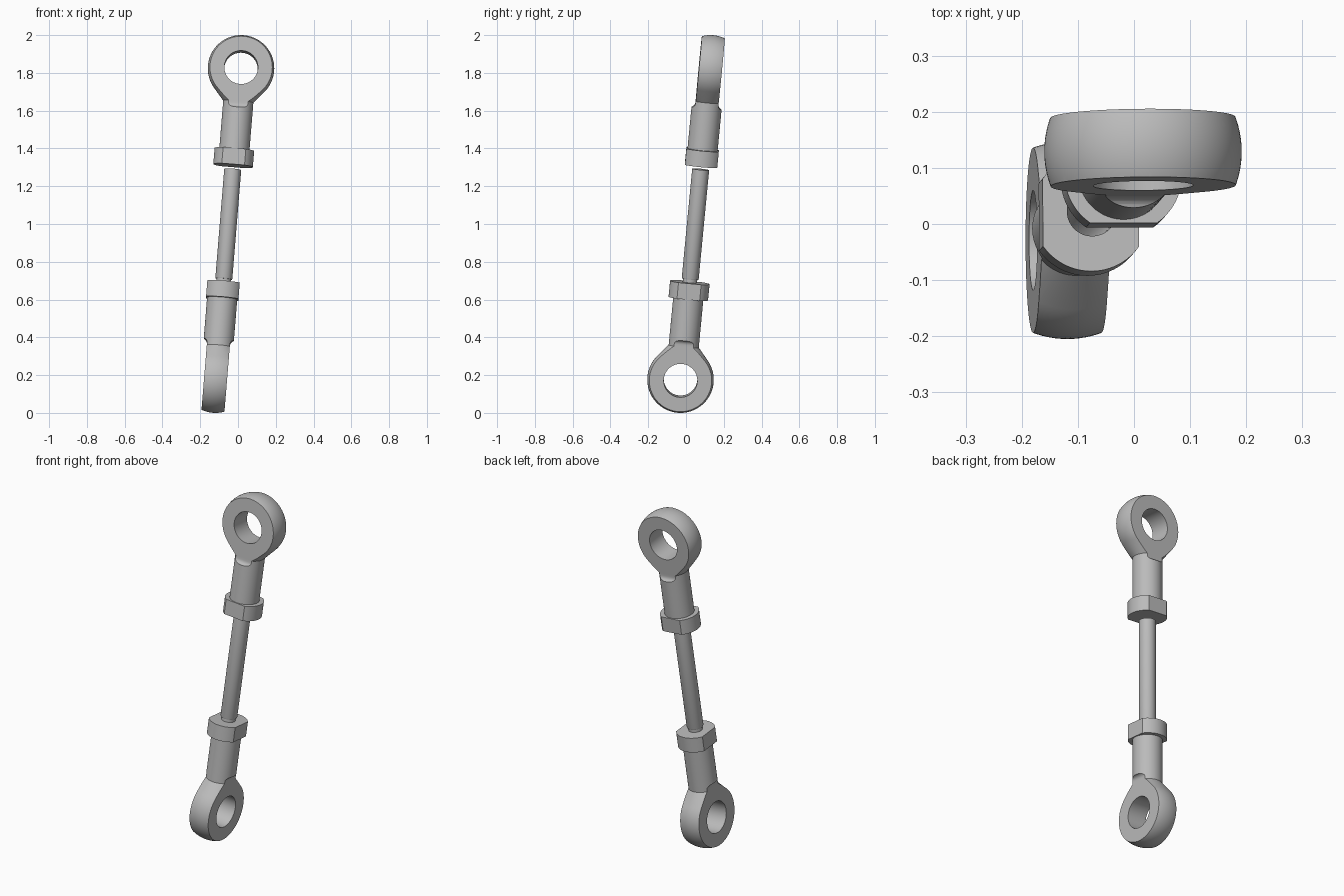
import bpy, bmesh, math
from mathutils import Matrix, Vector

cube = bpy.data.objects.get("Cube")
if cube:
    bpy.data.objects.remove(cube, do_unlink=True)

steel = bpy.data.materials.new("grey steel")
steel.use_nodes = True
GREY = (0.5, 0.5, 0.5, 1)
steel.diffuse_color = GREY
steel.node_tree.nodes["Principled BSDF"].inputs["Base Color"].default_value = GREY

# Main dimensions
TOP_EYE = Vector((0.016, 0.129, 1.824))
LOW_EYE = Vector((-0.119, -0.029, 0.176))
EYE_R, HOLE_R, HALF_T, NECK_R = 0.176, 0.089, 0.061, 0.08
NUT_R, NUT_FLAT, NUT_TOP, NUT_END = 0.105, 0.086, -0.433, -0.519
ROD_R, THREAD_R = 0.045, 0.038

# Each end has its own frame: z runs out along the rod, y through the eye hole
axis = (TOP_EYE - LOW_EYE).normalized()
span = (TOP_EYE - LOW_EYE).length
depth = (Vector((0, 1, 0)) - axis * axis.y).normalized()
side = depth.cross(axis)


def frame(x, y, z, origin):
    m = Matrix((x, y, z)).transposed().to_4x4()
    m.translation = origin
    return m


FRAMES = {"upper": frame(side, depth, axis, TOP_EYE),
          "lower": frame(depth, side, -axis, LOW_EYE)}


def make(name, bm, matrix=None):
    bmesh.ops.recalc_face_normals(bm, faces=bm.faces)
    mesh = bpy.data.meshes.new(name)
    bm.to_mesh(mesh)
    bm.free()
    mesh.materials.append(steel)
    ob = bpy.data.objects.new(name, mesh)
    bpy.context.collection.objects.link(ob)
    if matrix:
        ob.matrix_world = matrix
    return ob


def lathe(profile, steps=96):
    """Revolve (radius, z) points, which start and end on the axis."""
    bm = bmesh.new()
    verts = [bm.verts.new((r, 0, z)) for r, z in profile]
    edges = [bm.edges.new(p) for p in zip(verts, verts[1:])]
    bmesh.ops.spin(bm, geom=verts + edges, cent=(0, 0, 0), axis=(0, 0, 1),
                   angle=math.tau, steps=steps)
    bmesh.ops.remove_doubles(bm, verts=bm.verts, dist=1e-5)
    return bm


def prism(points, offset):
    """Extrude a closed outline along an offset."""
    bm = bmesh.new()
    face = bm.faces.new([bm.verts.new(p) for p in points])
    ext = bmesh.ops.extrude_face_region(bm, geom=[face], use_keep_orig=True)
    moved = [v for v in ext["geom"] if isinstance(v, bmesh.types.BMVert)]
    bmesh.ops.translate(bm, verts=moved, vec=offset)
    return bm


def cut(ob, cutters):
    for c in cutters:
        c.hide_render = True
        mod = ob.modifiers.new("cut", "BOOLEAN")
        mod.operation, mod.solver, mod.object = "DIFFERENCE", "EXACT", c
    bpy.context.view_layer.update()
    deps = bpy.context.evaluated_depsgraph_get()
    mesh = bpy.data.meshes.new_from_object(ob.evaluated_get(deps))
    ob.modifiers.clear()
    ob.data = mesh
    for c in cutters:
        bpy.data.objects.remove(c, do_unlink=True)


def smooth(ob):
    ob.data.shade_smooth()
    ob.data.set_sharp_from_angle(angle=math.radians(30))


def rod_end(end):
    # Ball, tapered throat and round shank in one turned shape
    taper = math.radians(40)
    arc = [math.pi / 2 - i / 32 * (math.pi / 2 + taper) for i in range(33)]
    profile = [(EYE_R * math.cos(a), EYE_R * math.sin(a)) for a in arc]
    profile[0] = (0, EYE_R)
    throat = -(EYE_R - NECK_R * math.cos(taper)) / math.sin(taper)
    profile += [(NECK_R, throat), (NECK_R, NUT_TOP - 0.01), (0, NUT_TOP - 0.01)]
    ob = make(end + "_rod_end", lathe(profile))

    # Flat cheeks with a filleted shoulder, and the eye hole
    cutters = []
    fillet = 0.024
    for s in (-1, 1):
        outline = [(-0.3, s * HALF_T, 0.3)]
        for i in range(7):
            a = i / 6 * math.pi / 2
            outline.append((-0.3, s * (HALF_T + fillet * (1 - math.cos(a))),
                            -0.19 - fillet * math.sin(a)))
        outline += [(-0.3, s * 0.3, -0.19 - fillet), (-0.3, s * 0.3, 0.3)]
        cutters.append(make("cheek_cutter", prism(outline, (0.6, 0, 0))))
    ring = [(HOLE_R * math.cos(i * math.tau / 64), -0.3,
             HOLE_R * math.sin(i * math.tau / 64)) for i in range(64)]
    cutters.append(make("hole_cutter", prism(ring, (0, 0.6, 0))))
    cut(ob, cutters)
    ob.matrix_world = FRAMES[end]
    smooth(ob)


def lock_nut(end):
    # Round nut with two wrench flats
    a = math.asin(NUT_FLAT / NUT_R)
    half = [-a + i / 24 * 2 * a for i in range(25)]
    angles = half + [t + math.pi for t in half]
    outline = [(NUT_R * math.cos(t), NUT_R * math.sin(t), NUT_END) for t in angles]
    smooth(make(end + "_lock_nut", prism(outline, (0, 0, NUT_TOP - NUT_END)),
                FRAMES[end]))


for end in FRAMES:
    rod_end(end)
    lock_nut(end)

# Connecting rod with a thinner threaded tip at the lower nut
shoulder = NUT_END - 0.018
smooth(make("connecting_rod", lathe([
    (0, NUT_TOP - 0.02), (THREAD_R, NUT_TOP - 0.02), (THREAD_R, shoulder),
    (ROD_R - 0.002, shoulder), (ROD_R, shoulder - 0.006),
    (ROD_R, -span - NUT_END + 0.02), (0, -span - NUT_END + 0.02)], 64),
    FRAMES["lower"]))
